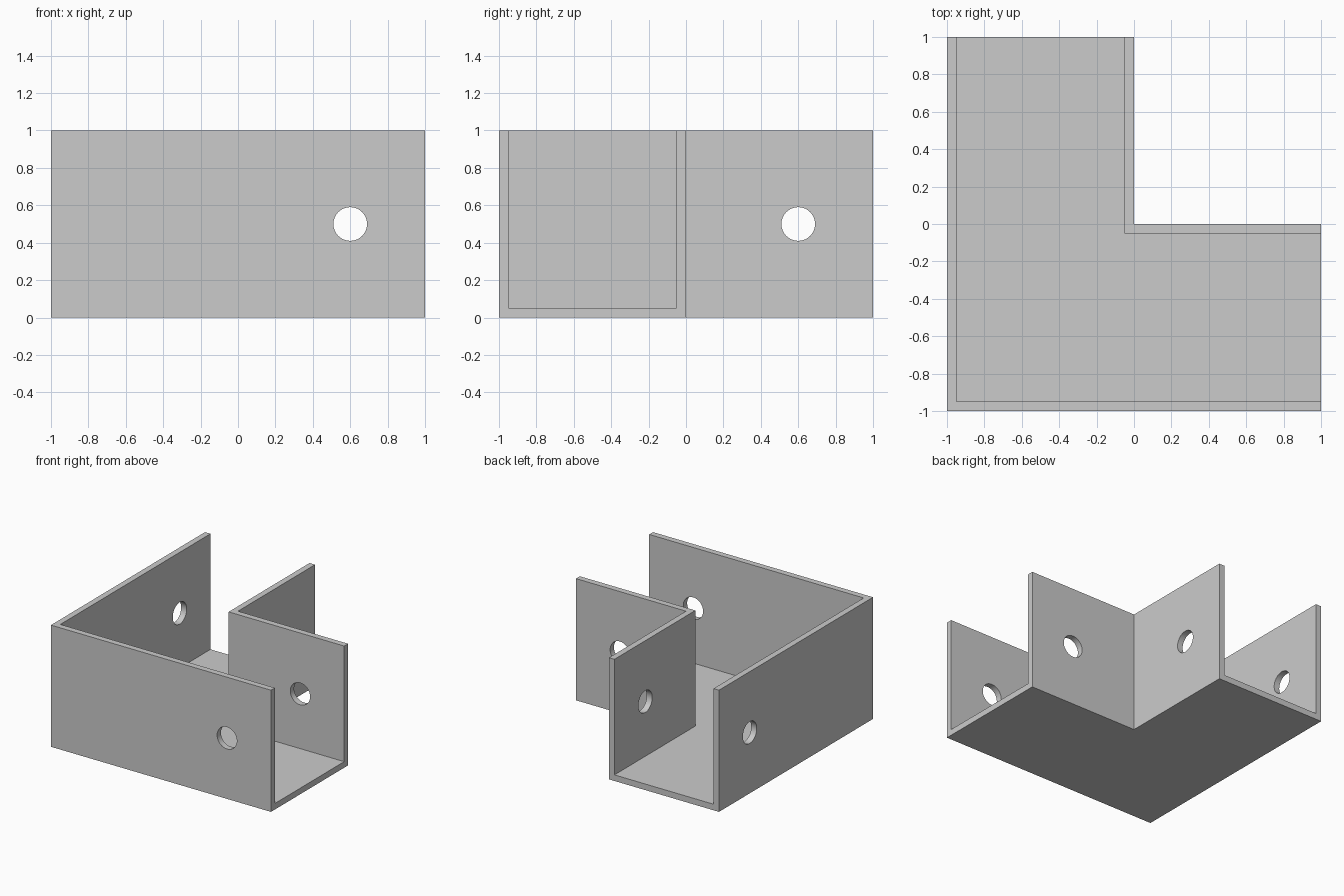
import bpy, bmesh, math

if "Cube" in bpy.data.objects:
    bpy.data.objects.remove(bpy.data.objects["Cube"])

WALL = 0.05
HOLE_RADIUS = 0.09


def l_prism(name, outer, inner, end, z0, z1):
    """Extruded L: outer corner at (outer, outer), inner corner at (inner, inner)."""
    outline = [(outer, outer), (end, outer), (end, inner),
               (inner, inner), (inner, end), (outer, end)]
    bm = bmesh.new()
    face = bm.faces.new([bm.verts.new((x, y, z0)) for x, y in outline])
    top = bmesh.ops.extrude_face_region(bm, geom=[face])["geom"]
    bmesh.ops.translate(bm, vec=(0, 0, z1 - z0),
                        verts=[g for g in top if isinstance(g, bmesh.types.BMVert)])
    bmesh.ops.recalc_face_normals(bm, faces=bm.faces)
    mesh = bpy.data.meshes.new(name)
    bm.to_mesh(mesh)
    bm.free()
    obj = bpy.data.objects.new(name, mesh)
    bpy.context.collection.objects.link(obj)
    return obj


def hole_cutter(name, location, rotation):
    bpy.ops.mesh.primitive_cylinder_add(vertices=48, radius=HOLE_RADIUS, depth=1.2,
                                        location=location, rotation=rotation)
    bpy.context.object.name = name
    return bpy.context.object


# L-shaped bracket body
bracket = l_prism("corner_channel", -1, 0, 1, 0, 1)

# Channel hollow (open at the top and both ends) and bolt holes through each wall pair
cutters = [
    l_prism("channel_cutter", -1 + WALL, -WALL, 1.2, WALL, 1.2),
    hole_cutter("front_hole_cutter", (0.6, -0.5, 0.5), (math.pi / 2, 0, 0)),
    hole_cutter("side_hole_cutter", (-0.5, 0.6, 0.5), (0, math.pi / 2, 0)),
]
bpy.ops.object.select_all(action='DESELECT')
bpy.context.view_layer.objects.active = bracket
bracket.select_set(True)
for cutter in cutters:
    cutter.hide_render = True
    mod = bracket.modifiers.new(cutter.name, 'BOOLEAN')
    mod.operation = 'DIFFERENCE'
    mod.solver = 'EXACT'
    mod.object = cutter
    bpy.ops.object.modifier_apply(modifier=mod.name)
for cutter in cutters:
    bpy.data.objects.remove(cutter, do_unlink=True)

# Smooth hole walls, sharp edges elsewhere
bpy.ops.object.shade_smooth_by_angle(angle=math.radians(30))
